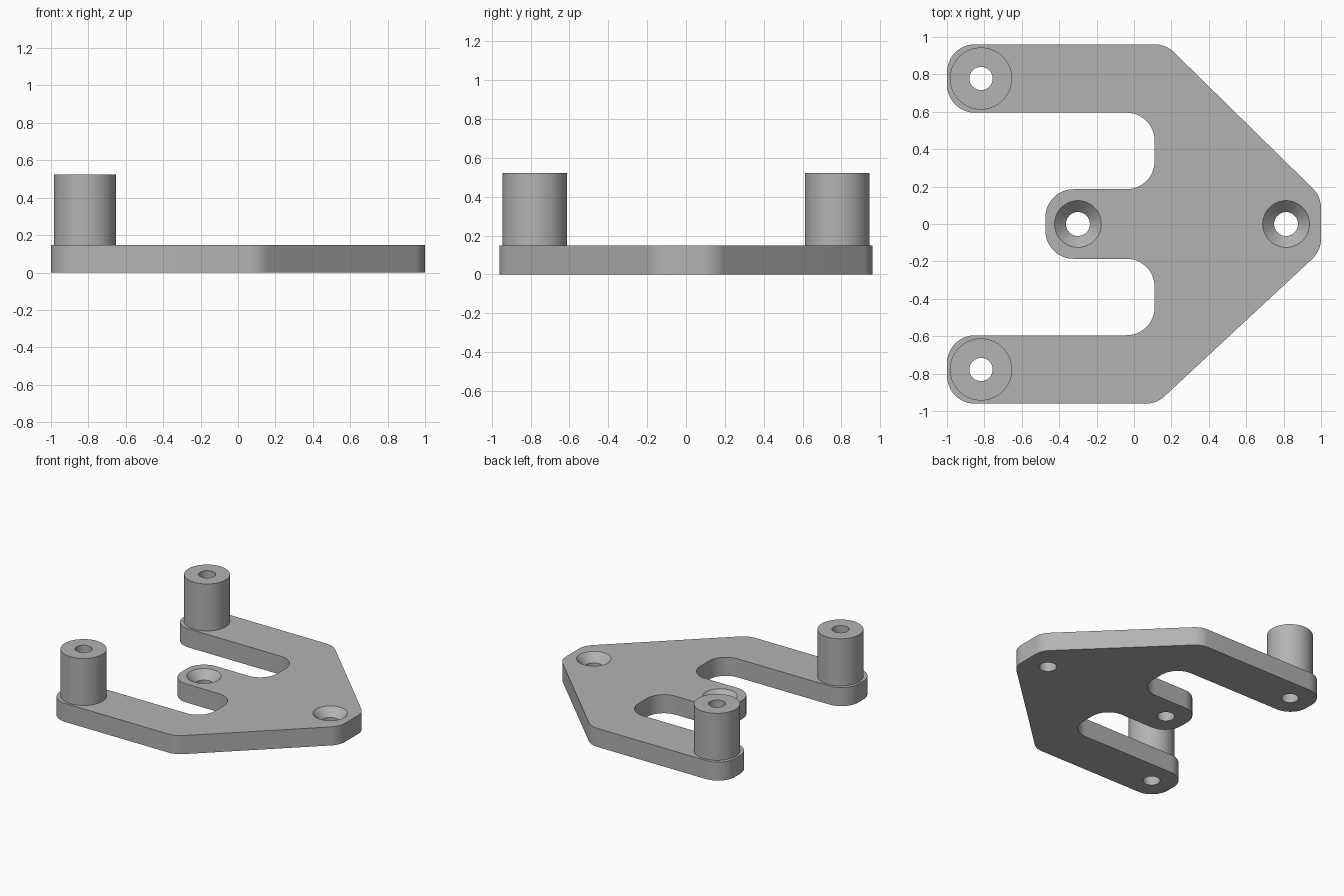
import bpy
import bmesh
from math import cos, sin, tan, pi, radians
from mathutils import Vector

cube = bpy.data.objects.get("Cube")
if cube:
    bpy.data.objects.remove(cube)

PLATE_TOP = 0.148
BOSS_TOP = 0.523
FILLET = 0.15
HOLE = 0.062
SEGMENTS = 64
BOSS_X, BOSS_Y = -0.818, 0.778

grey = bpy.data.materials.new("plain grey")
grey.use_nodes = True
colour = (0.45, 0.45, 0.45, 1)
grey.diffuse_color = colour
grey.node_tree.nodes["Principled BSDF"].inputs["Base Color"].default_value = colour


def make_object(name, bm):
    bmesh.ops.recalc_face_normals(bm, faces=bm.faces)
    mesh = bpy.data.meshes.new(name)
    bm.to_mesh(mesh)
    bm.free()
    mesh.materials.append(grey)
    obj = bpy.data.objects.new(name, mesh)
    bpy.context.collection.objects.link(obj)
    return obj


def smooth(obj):
    bpy.ops.object.select_all(action="DESELECT")
    obj.select_set(True)
    bpy.context.view_layer.objects.active = obj
    bpy.ops.object.shade_smooth_by_angle(angle=radians(30))


def fillet(prev, corner, nxt, radius, steps=12):
    """Points of an arc that rounds one corner of an outline."""
    a, b = (prev - corner).normalized(), (nxt - corner).normalized()
    half = a.angle(b) / 2
    start = corner + a * (radius / tan(half))
    centre = corner + (a + b).normalized() * (radius / sin(half))
    u = start - centre
    v = -a * radius
    sweep = pi - 2 * half
    return [centre + u * cos(sweep * i / steps) + v * sin(sweep * i / steps)
            for i in range(steps + 1)]


def lathe(name, profile, x, y, closed):
    """Turn a (radius, height) profile about a vertical axis at x, y."""
    bm = bmesh.new()
    rings = []
    for r, z in profile:
        rings.append([bm.verts.new((x + r * cos(2 * pi * i / SEGMENTS),
                                    y + r * sin(2 * pi * i / SEGMENTS), z))
                      for i in range(SEGMENTS)])
    pairs = list(zip(rings, rings[1:]))
    if closed:
        pairs.append((rings[-1], rings[0]))
    else:
        bm.faces.new(rings[0])
        bm.faces.new(rings[-1])
    for low, high in pairs:
        for i in range(SEGMENTS):
            j = (i + 1) % SEGMENTS
            bm.faces.new((low[i], low[j], high[j], high[i]))
    return make_object(name, bm)


# Plate outline: two arms, a middle tab and a tapered nose
corners = [Vector(p) for p in [
    (-1, -0.961), (0.12, -0.961), (1, -0.143), (1, 0.147), (0.17, 0.961),
    (-1, 0.961), (-1, 0.595), (0.11, 0.595), (0.11, 0.186), (-0.474, 0.186),
    (-0.474, -0.186), (0.11, -0.186), (0.11, -0.595), (-1, -0.595)]]
outline = []
for i, corner in enumerate(corners):
    outline += fillet(corners[i - 1], corner, corners[(i + 1) % len(corners)], FILLET)

bm = bmesh.new()
base = bm.faces.new([bm.verts.new((p.x, p.y, 0)) for p in outline])
top = bmesh.ops.extrude_face_region(bm, geom=[base])["geom"]
bmesh.ops.translate(bm, vec=(0, 0, PLATE_TOP),
                    verts=[g for g in top if isinstance(g, bmesh.types.BMVert)])
plate = make_object("plate", bm)

# Cutters: plain holes under the bosses, countersunk holes in tab and nose
plain = [(HOLE, -0.1), (HOLE, 0.3)]
sunk = [(0.064, -0.1), (0.064, 0.085), (0.125, PLATE_TOP), (0.125, 0.3)]
cutters = [lathe("boss_hole_cutter", plain, BOSS_X, side * BOSS_Y, False) for side in (1, -1)]
cutters += [lathe("countersink_cutter", sunk, x, 0, False) for x in (-0.30, 0.813)]
for cutter in cutters:
    cutter.hide_render = True
    bool_mod = plate.modifiers.new("hole", "BOOLEAN")
    bool_mod.operation = "DIFFERENCE"
    bool_mod.solver = "EXACT"
    bool_mod.object = cutter
bpy.context.view_layer.objects.active = plate
for name in [m.name for m in plate.modifiers]:
    bpy.ops.object.modifier_apply(modifier=name)
for cutter in cutters:
    bpy.data.objects.remove(cutter)
smooth(plate)

# Hollow standoff bosses on the arm ends
tube = [(HOLE, PLATE_TOP), (0.166, PLATE_TOP), (0.166, BOSS_TOP), (HOLE, BOSS_TOP)]
for name, side in (("left_arm_boss", 1), ("right_arm_boss", -1)):
    smooth(lathe(name, tube, BOSS_X, side * BOSS_Y, True))
